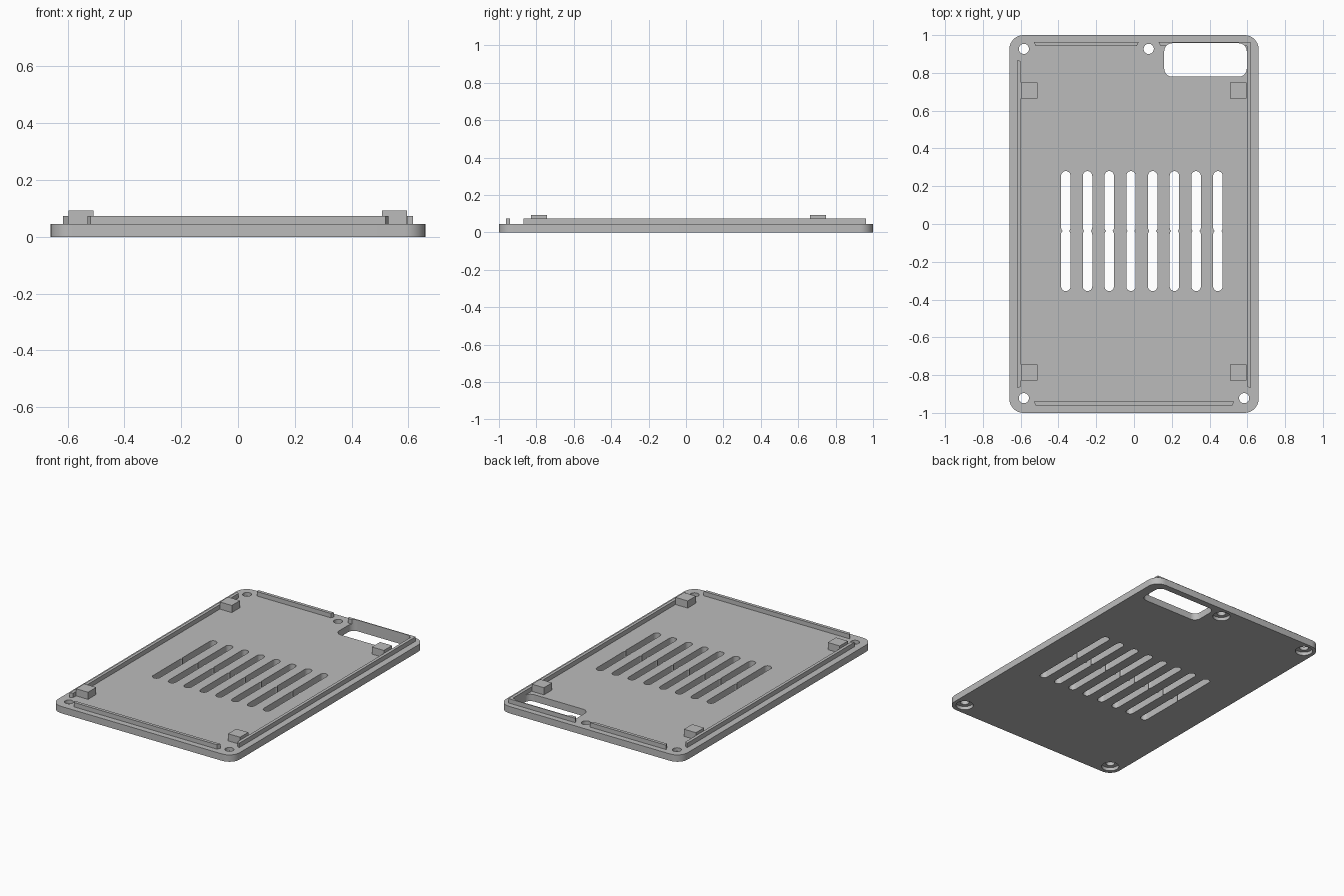
import bpy
import math

cube = bpy.data.objects.get("Cube")
if cube:
    bpy.data.objects.remove(cube, do_unlink=True)

BASE_TOP, LIP_TOP, PAD_TOP = 0.045, 0.074, 0.092

grey = bpy.data.materials.new("plain_grey")
grey.use_nodes = True
grey.diffuse_color = (0.5, 0.5, 0.5, 1)
grey.node_tree.nodes["Principled BSDF"].inputs["Base Color"].default_value = (0.5, 0.5, 0.5, 1)


def prism(name, outline, z0, z1):
    """Extrude a counter-clockwise outline from z0 to z1."""
    n = len(outline)
    verts = [(x, y, z) for z in (z0, z1) for x, y in outline]
    faces = [tuple(reversed(range(n))), tuple(range(n, 2 * n))]
    faces += [(i, (i + 1) % n, (i + 1) % n + n, i + n) for i in range(n)]
    mesh = bpy.data.meshes.new(name)
    mesh.from_pydata(verts, [], faces)
    mesh.materials.append(grey)
    obj = bpy.data.objects.new(name, mesh)
    bpy.context.collection.objects.link(obj)
    return obj


def rounded(x0, x1, y0, y1, r, steps=8):
    """Rounded rectangle outline; the last arc point is dropped when ends meet."""
    pts = []
    corners = [(x1 - r, y1 - r), (x0 + r, y1 - r), (x0 + r, y0 + r), (x1 - r, y0 + r)]
    for k, (cx, cy) in enumerate(corners):
        for i in range(steps + 1):
            a = math.pi / 2 * (k + i / steps)
            p = (cx + r * math.cos(a), cy + r * math.sin(a))
            if not pts or math.dist(p, pts[-1]) > 1e-5:
                pts.append(p)
    if math.dist(pts[0], pts[-1]) < 1e-5:
        pts.pop()
    return pts


def circle(x, y, r, n=32):
    return [(x + r * math.cos(math.tau * i / n), y + r * math.sin(math.tau * i / n))
            for i in range(n)]


def cut(target, cutters):
    for cutter in cutters:
        cutter.hide_render = True
        mod = target.modifiers.new("cut", 'BOOLEAN')
        mod.operation, mod.solver, mod.object = 'DIFFERENCE', 'EXACT', cutter
        bpy.ops.object.select_all(action='DESELECT')
        bpy.context.view_layer.objects.active = target
        target.select_set(True)
        bpy.ops.object.modifier_apply(modifier=mod.name)


# Base plate
plate = prism("base_plate", rounded(-0.66, 0.66, -1, 1, 0.075), 0, BASE_TOP)

# Ventilation slots, two rows that just meet at a narrow neck
cutters = []
for i in range(8):
    x = -0.361 + i * 0.115
    for y0, y1 in ((-0.044, 0.28), (-0.355, -0.03)):
        cutters.append(prism("slot_cutter", rounded(x - 0.025, x + 0.025, y0, y1, 0.025), -0.1, 0.2))

# Screw holes with wider recesses underneath
for x, y in ((-0.583, 0.927), (0.078, 0.927), (-0.583, -0.922), (0.583, -0.922)):
    cutters.append(prism("screw_cutter", circle(x, y, 0.027), -0.1, 0.2))
    cutters.append(prism("recess_cutter", circle(x, y, 0.053), -0.1, 0.022))

# Large rounded opening
window = prism("window_cutter", rounded(0.16, 0.597, 0.78, 0.957, 0.042), -0.1, 0.2)
cut(plate, cutters + [window])

# Locating lips with slanted ends
LIP = (BASE_TOP, LIP_TOP)
prism("left_side_lip", [(-0.617, -0.87), (-0.597, -0.86), (-0.597, 0.86), (-0.617, 0.87)], *LIP)
prism("front_lip", [(-0.52, -0.962), (0.52, -0.962), (0.53, -0.941), (-0.53, -0.941)], *LIP)
prism("back_lip", [(-0.52, 0.942), (0.015, 0.942), (0.025, 0.963), (-0.53, 0.963)], *LIP)
corner_lip = prism("corner_lip", [(0.597, -0.86), (0.617, -0.87), (0.617, 0.963),
                                  (0.13, 0.963), (0.14, 0.942), (0.597, 0.942)], *LIP)
cut(corner_lip, [window])

# Support pads near the corners
for side, x in (("right", -0.597), ("left", 0.508)):
    for end, y in (("front", -0.828), ("back", 0.664)):
        prism(f"{end}_{side}_pad", [(x, y), (x + 0.087, y), (x + 0.087, y + 0.085), (x, y + 0.085)],
              BASE_TOP, PAD_TOP)

for cutter in cutters + [window]:
    bpy.data.objects.remove(cutter, do_unlink=True)

# Smooth the rounded walls only
bpy.ops.object.select_all(action='DESELECT')
plate.select_set(True)
bpy.context.view_layer.objects.active = plate
bpy.ops.object.shade_smooth_by_angle(angle=math.radians(30))
